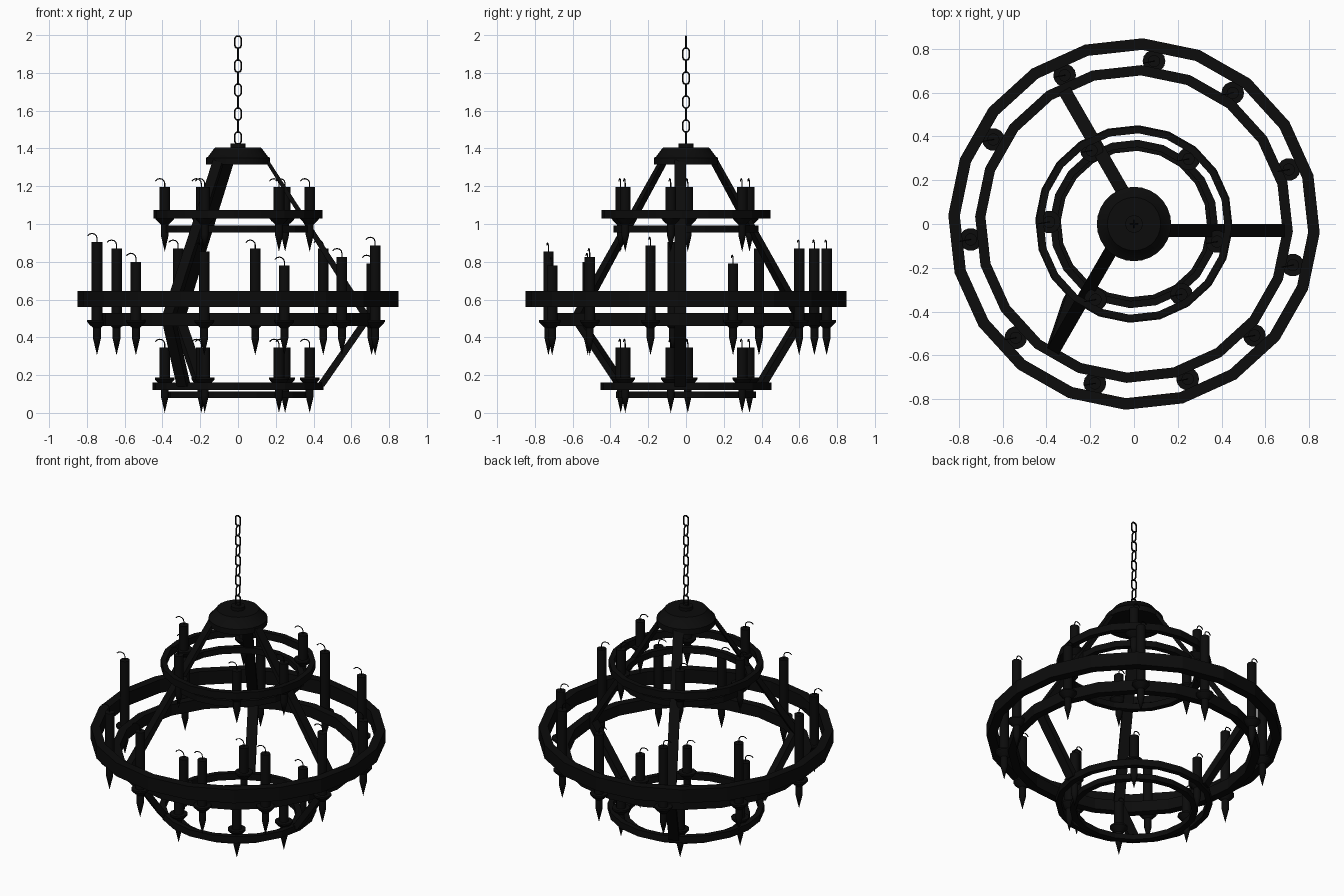
import bpy, bmesh
from math import sin, cos, pi, radians
from mathutils import Vector

cube = bpy.data.objects.get("Cube")
if cube:
    bpy.data.objects.remove(cube, do_unlink=True)

iron = bpy.data.materials.new("black_iron")
iron.use_nodes = True
BLACK = (0.0035, 0.0035, 0.0035, 1)
iron.diffuse_color = BLACK
iron.node_tree.nodes["Principled BSDF"].inputs["Base Color"].default_value = BLACK


def add(name, data, loc=(0, 0, 0), rot=0):
    data.materials.append(iron)
    ob = bpy.data.objects.new(name, data)
    bpy.context.collection.objects.link(ob)
    ob.location = loc
    ob.rotation_euler.z = rot
    return ob


def finish(name, bm, loc=(0, 0, 0), rot=0):
    bmesh.ops.remove_doubles(bm, verts=bm.verts, dist=1e-5)
    bmesh.ops.recalc_face_normals(bm, faces=bm.faces)
    me = bpy.data.meshes.new(name)
    bm.to_mesh(me)
    bm.free()
    return add(name, me, loc, rot)


def lathe(name, profile, sides, loc=(0, 0, 0), rot=0, closed=False):
    bm = bmesh.new()
    pts = profile + profile[:1] if closed else profile
    vs = [bm.verts.new((r, 0, z)) for r, z in pts]
    es = [bm.edges.new(pair) for pair in zip(vs, vs[1:])]
    bmesh.ops.spin(bm, geom=vs + es, axis=(0, 0, 1), cent=(0, 0, 0),
                   angle=2 * pi, steps=sides)
    return finish(name, bm, loc, rot)


def smooth(ob):
    bpy.ops.object.select_all(action='DESELECT')
    ob.select_set(True)
    bpy.context.view_layer.objects.active = ob
    bpy.ops.object.shade_smooth_by_angle(angle=radians(35))


def tube(name, pts, radius, cyclic, loc, rot=0):
    cu = bpy.data.curves.new(name, 'CURVE')
    cu.dimensions = '3D'
    cu.bevel_depth = radius
    cu.bevel_resolution = 1
    cu.use_fill_caps = True
    sp = cu.splines.new('POLY')
    sp.points.add(len(pts) - 1)
    for p, co in zip(sp.points, pts):
        p.co = (*co, 1)
    sp.use_cyclic_u = cyclic
    return add(name, cu, loc, rot)


# Faceted hoops: inner radius, outer radius, bottom, top
HOOPS = {
    "main_outer_hoop": (0.797, 0.85, 0.56, 0.645),
    "main_inner_hoop": (0.68, 0.727, 0.46, 0.53),
    "upper_outer_hoop": (0.415, 0.447, 1.03, 1.075),
    "upper_inner_hoop": (0.352, 0.385, 0.955, 0.993),
    "lower_outer_hoop": (0.42, 0.452, 0.12, 0.162),
    "lower_inner_hoop": (0.335, 0.37, 0.078, 0.112),
}
for name, (r0, r1, z0, z1) in HOOPS.items():
    lathe(name, [(r0, z0), (r1, z0), (r1, z1), (r0, z1)], 20,
          rot=radians(-2.7), closed=True)

# Canopy the arms hang from
smooth(lathe("canopy", [(0, 1.315), (0.17, 1.315), (0.17, 1.35), (0.16, 1.355),
                        (0.122, 1.405), (0.04, 1.405), (0.04, 1.425), (0, 1.425)], 28))


# Bent flat arms, set slightly off the centre line
def arm(name, angle, foot_shift):
    bm = bmesh.new()
    rows = []
    for r, z, side, thick in ((0.15, 1.34, -0.03, 0.022), (0.685, 0.5, -0.03, 0.045),
                              (0.435, 0.14, foot_shift, 0.045)):
        rows.append([bm.verts.new((r + a * thick / 2, side + b * 0.03, z))
                     for a, b in ((-1, -1), (1, -1), (1, 1), (-1, 1))])
    for lo, hi in zip(rows, rows[1:]):
        for i in range(4):
            j = (i + 1) % 4
            bm.faces.new((lo[i], lo[j], hi[j], hi[i]))
    bm.faces.new(rows[0])
    bm.faces.new(rows[-1])
    finish(name, bm, rot=radians(angle))


arm("left_arm", 0, -0.03)
arm("back_arm", 120, -0.03)
arm("front_arm", 240, -0.08)


# Candle with drip pan, spike and curled wick
def candle(name, angle, radius, base, top):
    a = radians(angle)
    loc = Vector((radius * cos(a), radius * sin(a), base))
    h = top - base
    smooth(lathe(name, [(0, 0), (0.021, 0.09), (0.021, 0.145), (0.042, 0.165),
                        (0.052, 0.177), (0.052, 0.187), (0.028, 0.187),
                        (0.028, h), (0, h)], 14, loc))
    hook = [(0, 0, -0.005), (0, 0, 0.02)]
    hook += [(-0.027 + 0.027 * cos(t * pi / 6), 0, 0.02 + 0.025 * sin(t * pi / 6))
             for t in range(1, 6)]
    tube(name + "_wick", hook, 0.003, False, loc + Vector((0, 0, h)), radians(10))


MAIN = ((83, 0.87), (53, 0.87), (19.4, 0.79), (-14.5, 0.885), (-42.8, 0.825),
        (-70.9, 0.78), (-103.8, 0.855), (-136.1, 0.80), (-174.6, 0.905),
        (149, 0.87), (115, 0.87))
for i, (angle, top) in enumerate(MAIN):
    candle(f"main_candle_{i}", angle, 0.75, 0.305, top)
for i, angle in enumerate((50, -12, -56, -117, 178.6, 120)):
    candle(f"upper_candle_{i}", angle, 0.388, 0.853, 1.195)
    candle(f"lower_candle_{i}", angle, 0.388, 0.0, 0.345)

# Chain of alternating oval links
link = []
for k in range(16):
    t = (k + 0.5) * pi / 8
    link.append((0.017 * cos(t), 0, 0.017 * sin(t) + (0.015 if sin(t) > 0 else -0.015)))
for i in range(9):
    tube(f"chain_link_{i}", link, 0.005, True, (0, 0, 1.963 - i * 0.0635), (i % 2) * pi / 2)
